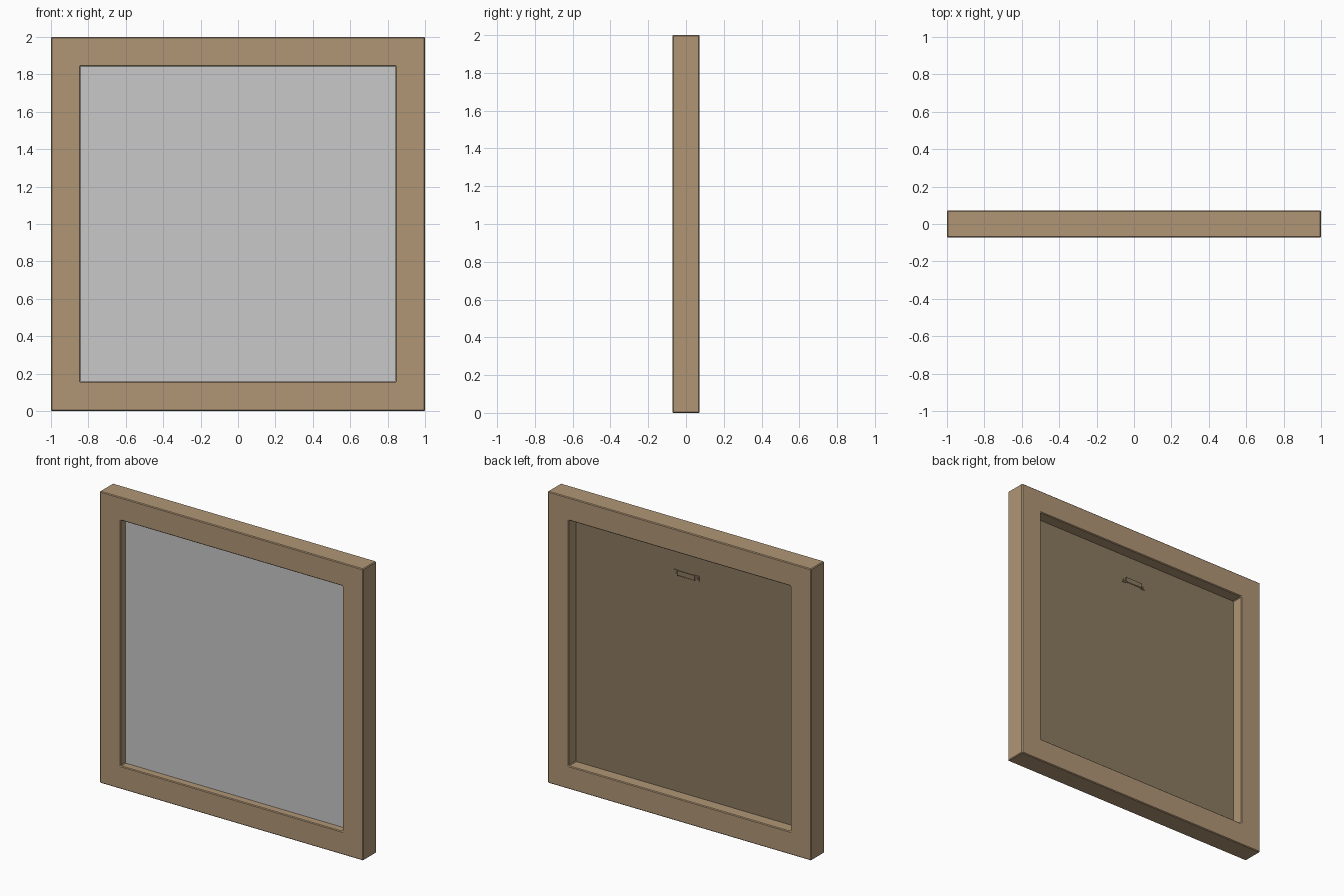
import bpy, bmesh

if "Cube" in bpy.data.objects:
    bpy.data.objects.remove(bpy.data.objects["Cube"])


def material(name, rgb):
    m = bpy.data.materials.new(name)
    m.diffuse_color = (*rgb, 1)
    m.use_nodes = True
    m.node_tree.nodes["Principled BSDF"].inputs["Base Color"].default_value = m.diffuse_color
    return m


WOOD = material("tan wood", (0.434, 0.305, 0.181))
BACKING = material("brown backing", (0.263, 0.195, 0.12))
PAPER = material("light grey", (0.58, 0.58, 0.58))


def finish(name, bm, mat, bevel=0):
    bmesh.ops.recalc_face_normals(bm, faces=bm.faces)
    mesh = bpy.data.meshes.new(name)
    bm.to_mesh(mesh)
    bm.free()
    mesh.materials.append(mat)
    ob = bpy.data.objects.new(name, mesh)
    bpy.context.collection.objects.link(ob)
    if bevel:
        mod = ob.modifiers.new("bevel", 'BEVEL')
        mod.width, mod.segments = bevel, 1
    return ob


def slab(name, outline, y0, y1, mat):
    """Extrude an (x, z) outline along y."""
    bm = bmesh.new()
    face = bm.faces.new([bm.verts.new((x, y0, z)) for x, z in outline])
    ext = bmesh.ops.extrude_face_region(bm, geom=[face])
    verts = [v for v in ext["geom"] if isinstance(v, bmesh.types.BMVert)]
    bmesh.ops.translate(bm, verts=verts, vec=(0, y1 - y0, 0))
    return finish(name, bm, mat)


def rect(x0, x1, z0, z1):
    return [(x0, z0), (x1, z0), (x1, z1), (x0, z1)]


# Frame: square moulding section carried round four mitred corners
R, INNER, DEPTH = 1.0, 0.842, 0.072
bm = bmesh.new()
corners = [(-1, -1), (1, -1), (1, 1), (-1, 1)]
section = [(R, -DEPTH), (R, DEPTH), (INNER, DEPTH), (INNER, -DEPTH)]
rings = [[bm.verts.new((sx * r, y, 1 + sz * r)) for r, y in section] for sx, sz in corners]
for i in range(4):
    a, b = rings[i], rings[(i + 1) % 4]
    for j in range(4):
        k = (j + 1) % 4
        bm.faces.new((a[j], b[j], b[k], a[k]))
finish("frame", bm, WOOD, 0.005)

# Picture sheet and backing board
opening = rect(-INNER - 0.003, INNER + 0.003, 1 - INNER - 0.003, 1 + INNER + 0.003)
slab("picture", opening, -0.019, -0.015, PAPER)
slab("backing_board", opening, -0.015, -0.009, BACKING)

# Sawtooth hanger: raised toothed plate, end tabs and nails
Z, W, TEETH = 1.66, 0.066, 9
step = 2 * W / TEETH
outline = [(W, Z + 0.02), (-W, Z + 0.02), (-W, Z - 0.018)]
for i in range(TEETH):
    outline += [(-W + (i + 0.5) * step, Z - 0.009), (-W + (i + 1) * step, Z - 0.018)]
slab("hanger_plate", outline, -0.001, 0.003, BACKING)
for side, s in (("left", -1), ("right", 1)):
    x0, x1 = sorted((s * 0.062, s * W))
    slab("hanger_riser_" + side, rect(x0, x1, Z - 0.016, Z + 0.018), -0.009, 0.001, BACKING)
    x0, x1 = sorted((s * W, s * 0.095))
    slab("hanger_tab_" + side, rect(x0, x1, Z - 0.016, Z + 0.018), -0.009, -0.005, BACKING)
    bpy.ops.mesh.primitive_cylinder_add(vertices=12, radius=0.007, depth=0.006,
                                        location=(s * 0.081, -0.004, Z),
                                        rotation=(1.5707963, 0, 0))
    nail = bpy.context.object
    nail.name = "hanger_nail_" + side
    nail.data.materials.append(BACKING)
